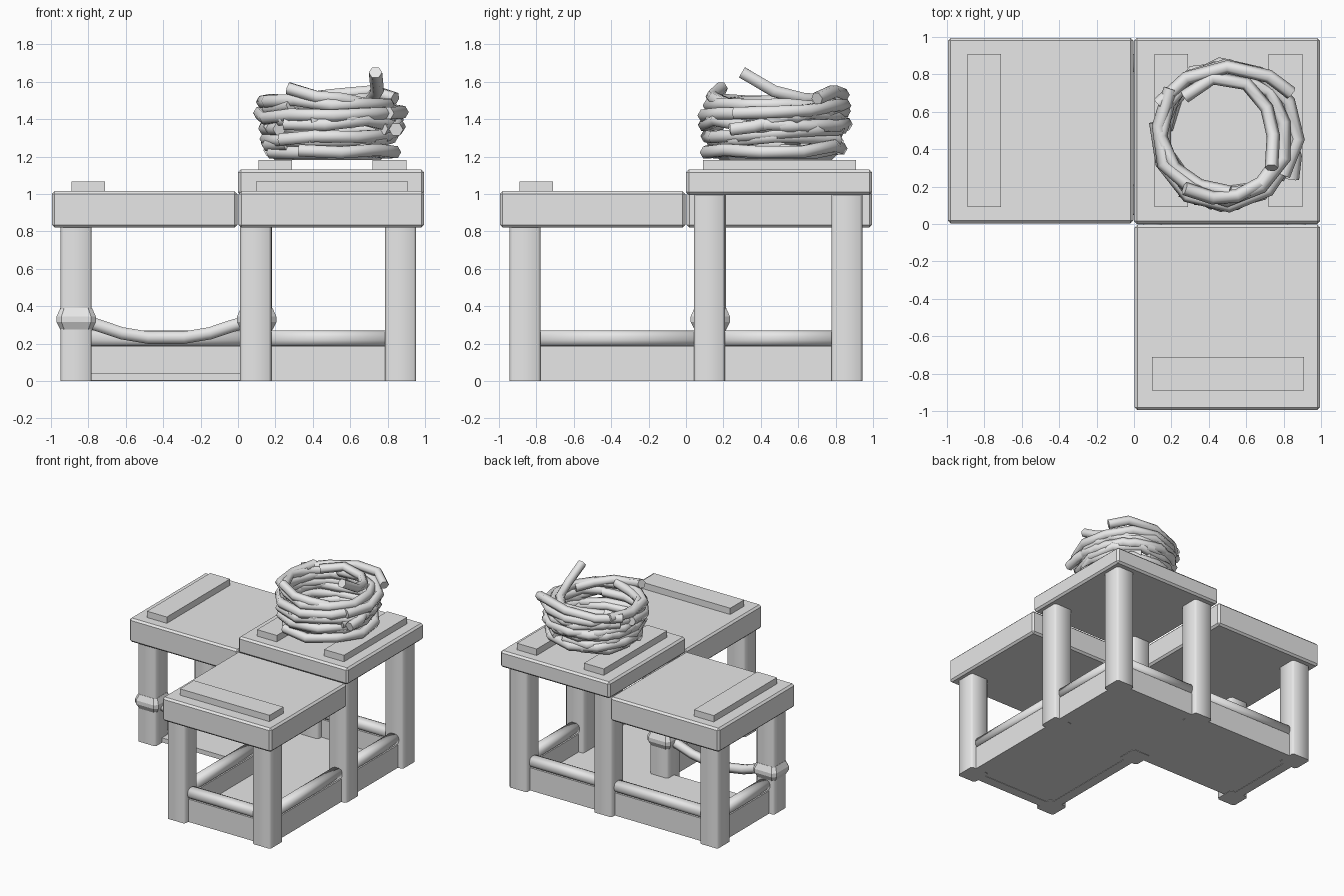
import bpy
import bmesh
import math
import random

if "Cube" in bpy.data.objects:
    bpy.data.objects.remove(bpy.data.objects["Cube"], do_unlink=True)
random.seed(4)

grey = bpy.data.materials.new("plain grey")
grey.use_nodes = True
grey.diffuse_color = (0.8, 0.8, 0.8, 1)
grey.node_tree.nodes["Principled BSDF"].inputs["Base Color"].default_value = (0.8, 0.8, 0.8, 1)


def finish(name, bm, smooth=False):
    bmesh.ops.recalc_face_normals(bm, faces=bm.faces)
    for f in bm.faces:
        f.smooth = smooth
    mesh = bpy.data.meshes.new(name)
    bm.to_mesh(mesh)
    bm.free()
    mesh.materials.append(grey)
    obj = bpy.data.objects.new(name, mesh)
    bpy.context.collection.objects.link(obj)
    return obj


def box(name, x0, x1, y0, y1, z0, z1, bevel=0.0, axis=None, smooth=False, segments=1):
    """Box from its limits; bevels all edges, or only those along one axis."""
    bm = bmesh.new()
    bmesh.ops.create_cube(bm, size=1)
    for v in bm.verts:
        v.co = ((x0 + x1) / 2 + v.co.x * (x1 - x0),
                (y0 + y1) / 2 + v.co.y * (y1 - y0),
                (z0 + z1) / 2 + v.co.z * (z1 - z0))
    if bevel:
        edges = [e for e in bm.edges if axis is None or
                 abs((e.verts[0].co - e.verts[1].co).normalized()[axis]) > 0.9]
        bmesh.ops.bevel(bm, geom=edges, offset=bevel, segments=segments,
                        affect='EDGES', profile=0.5)
    return finish(name, bm, smooth)


def tube(name, points, radius):
    """Low-sided tube along a path, with closed ends."""
    curve = bpy.data.curves.new(name, 'CURVE')
    curve.dimensions = '3D'
    curve.twist_mode = 'Z_UP'
    curve.bevel_depth = radius
    curve.bevel_resolution = 1
    curve.use_fill_caps = True
    spline = curve.splines.new('POLY')
    spline.points.add(len(points) - 1)
    for p, co in zip(spline.points, points):
        p.co = (*co, 1)
    curve.materials.append(grey)
    obj = bpy.data.objects.new(name, curve)
    bpy.context.collection.objects.link(obj)
    return obj


# Three platforms in an L, the corner one raised
box("left_platform", -0.995, -0.004, 0.004, 0.995, 0.82, 1.015, 0.015)
box("front_platform", 0.004, 0.995, -0.995, -0.004, 0.82, 1.015, 0.015)
box("corner_platform", 0.0, 0.995, 0.0, 0.995, 0.995, 1.13, 0.015)

# Flat planks on the platforms
box("left_plank", -0.89, -0.71, 0.09, 0.91, 1.01, 1.067)
box("front_plank", 0.095, 0.91, -0.89, -0.71, 1.01, 1.067)
box("corner_plank_left", 0.11, 0.29, 0.09, 0.91, 1.125, 1.183)
box("corner_plank_right", 0.72, 0.90, 0.09, 0.91, 1.125, 1.183)

# Square legs
legs = [(-0.865, 0.86, 0.83), (-0.865, 0.13, 0.83),
        (0.095, -0.86, 0.83), (0.87, -0.86, 0.83),
        (0.10, 0.13, 1.0), (0.87, 0.125, 1.0), (0.10, 0.86, 1.0), (0.87, 0.86, 1.0)]
for i, (x, y, top) in enumerate(legs):
    leg = box(f"leg_{i + 1}", x - 0.083, x + 0.083, y - 0.083, y + 0.083, 0, top,
              0.014, axis=2, smooth=True)
    for f in leg.data.polygons:
        f.use_smooth = abs(f.normal.z) < 0.5

# Skirting panel with a rounded rail above it, between neighbouring legs
sides = [("back_left", -0.865, 0.86, 0.10, 0.86), ("back_right", 0.10, 0.86, 0.87, 0.86),
         ("right_back", 0.87, 0.125, 0.87, 0.86), ("right_front", 0.87, -0.86, 0.87, 0.125),
         ("front", 0.095, -0.86, 0.87, -0.86), ("inner", 0.10, -0.86, 0.10, 0.13),
         ("left", -0.865, 0.13, -0.865, 0.86)]
for name, xa, ya, xb, yb in sides:
    along_x = abs(xb - xa) > abs(yb - ya)
    wx, wy = (0, 1) if along_x else (1, 0)
    for part, half, z0, z1, bevel in (("panel", 0.04, 0.0, 0.187, 0),
                                      ("rail", 0.048, 0.187, 0.27, 0.03)):
        box(f"{name}_{part}", xa - half * wx, xb + half * wx, ya - half * wy, yb + half * wy,
            z0, z1, bevel, axis=0 if along_x else 1, smooth=bevel > 0, segments=2)

# Floor boards
box("left_floor", -0.90, 0.06, 0.13, 0.89, 0.003, 0.04)
box("right_floor", 0.06, 0.90, -0.89, 0.89, 0.003, 0.04)

# Rope knots around two legs, and the rope hanging between them
for name, x in (("left_knot", -0.865), ("right_knot", 0.10)):
    bm = bmesh.new()
    rings = []
    for half, z in ((0.085, 0.275), (0.105, 0.315), (0.105, 0.345), (0.085, 0.39)):
        cut = half * 0.75
        outline = [(half, -cut), (half, cut), (cut, half), (-cut, half),
                   (-half, cut), (-half, -cut), (-cut, -half), (cut, -half)]
        rings.append([bm.verts.new((x + a, 0.13 + b, z)) for a, b in outline])
    for low, high in zip(rings, rings[1:]):
        for k in range(8):
            bm.faces.new((low[k], low[(k + 1) % 8], high[(k + 1) % 8], high[k]))
    bm.faces.new(rings[0])
    bm.faces.new(rings[-1])
    finish(name, bm)
tube("rope", [(-0.80, 0.13, 0.315), (-0.74, 0.13, 0.295), (-0.62, 0.13, 0.255),
              (-0.48, 0.13, 0.232), (-0.29, 0.13, 0.232), (-0.15, 0.13, 0.255),
              (-0.03, 0.13, 0.295), (0.04, 0.13, 0.315)], 0.038)

# Nest base: a shallow ten-sided bowl
bm = bmesh.new()
bmesh.ops.create_cone(bm, cap_ends=True, segments=10, radius1=0.30, radius2=0.34, depth=0.04)
bmesh.ops.translate(bm, verts=bm.verts, vec=(0.48, 0.48, 1.203))
finish("nest_base", bm)

# Woven nest branches: start angle, sweep, start and end radius, start and end height
branches = [(200, 335, 0.33, 0.32, 1.225, 1.23), (245, 345, 0.37, 0.33, 1.22, 1.27),
            (80, 350, 0.34, 0.34, 1.29, 1.30), (225, 340, 0.37, 0.34, 1.30, 1.35),
            (232, 350, 0.385, 0.35, 1.385, 1.36), (320, 335, 0.38, 0.34, 1.35, 1.41),
            (170, 345, 0.38, 0.35, 1.42, 1.43), (255, 340, 0.36, 0.34, 1.39, 1.46),
            (325, 310, 0.39, 0.31, 1.45, 1.50), (140, 330, 0.37, 0.31, 1.50, 1.47)]
for i, (start, sweep, r0, r1, z0, z1) in enumerate(branches):
    points = []
    steps = 10
    for k in range(steps + 1):
        t = k / steps
        a = math.radians(start + sweep * t)
        r = r0 + (r1 - r0) * t + random.uniform(-0.012, 0.012)
        z = max(1.222, z0 + (z1 - z0) * t + random.uniform(-0.018, 0.018))
        points.append((0.485 + r * math.cos(a), 0.48 + r * math.sin(a), z))
    tube(f"nest_branch_{i + 1}", points, 0.037)

# Loose top branches with raised ends
tube("nest_top_branch_1", [(0.735, 0.30, 1.65), (0.745, 0.47, 1.55), (0.71, 0.62, 1.51),
                           (0.60, 0.75, 1.50), (0.42, 0.78, 1.52), (0.27, 0.68, 1.50)], 0.036)
tube("nest_top_branch_2", [(0.27, 0.19, 1.565), (0.42, 0.14, 1.52), (0.55, 0.15, 1.51),
                           (0.68, 0.22, 1.48), (0.77, 0.34, 1.46)], 0.036)
tube("nest_top_branch_3", [(0.84, 0.70, 1.51), (0.72, 0.79, 1.55), (0.50, 0.84, 1.53),
                           (0.28, 0.78, 1.50), (0.13, 0.64, 1.49)], 0.036)
tube("nest_end_stub", [(0.82, 0.50, 1.40), (0.86, 0.36, 1.36), (0.845, 0.24, 1.345)], 0.038)
